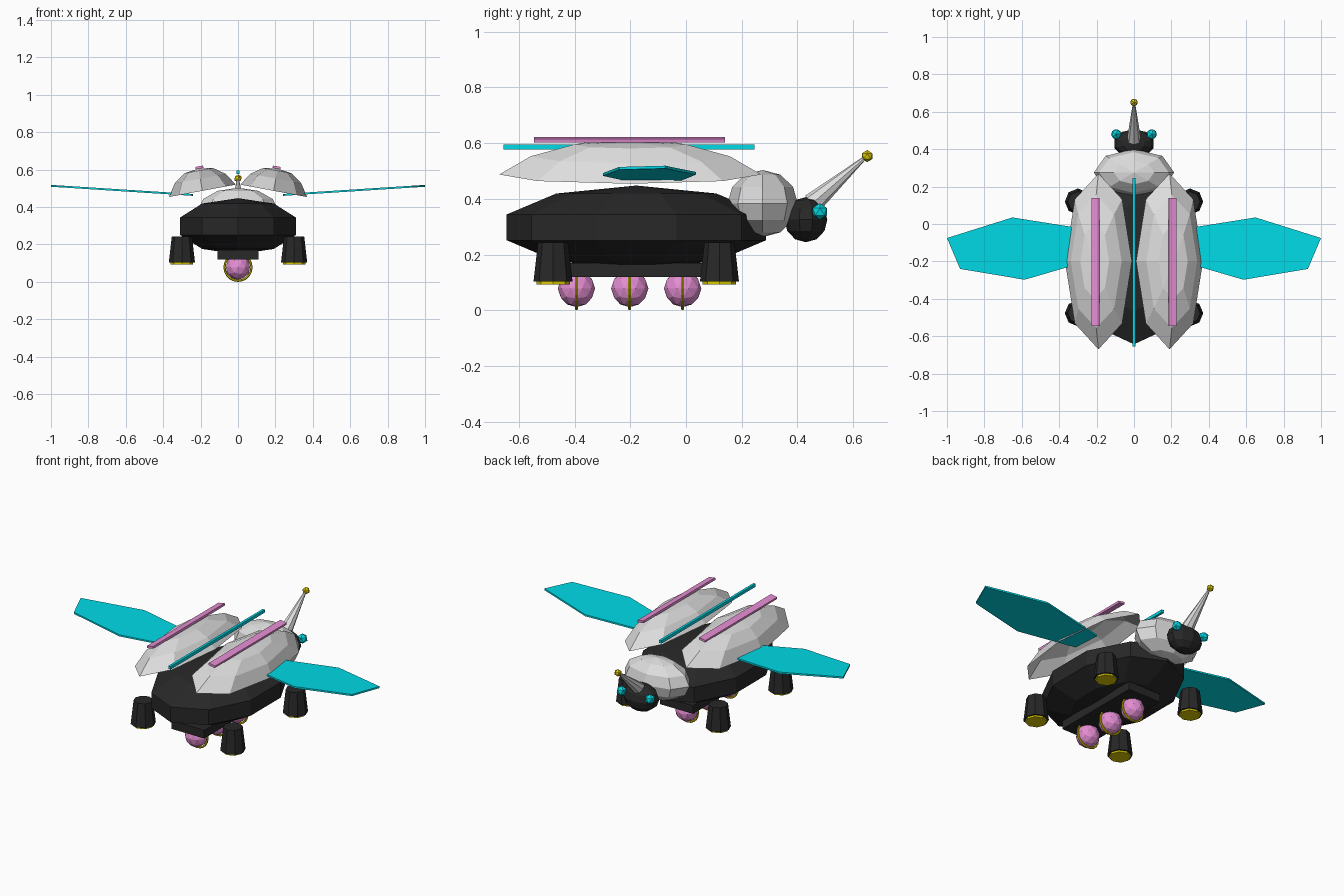
import bpy, bmesh, math
from mathutils import Matrix, Vector, Euler

if "Cube" in bpy.data.objects:
    bpy.data.objects.remove(bpy.data.objects["Cube"])


def material(name, rgb):
    m = bpy.data.materials.new(name)
    m.diffuse_color = (*rgb, 1)
    m.use_nodes = True
    m.node_tree.nodes["Principled BSDF"].inputs["Base Color"].default_value = m.diffuse_color
    return m


BLACK = material("charcoal", (0.021, 0.021, 0.021))
GREY = material("light_grey", (0.73, 0.73, 0.73))
TEAL = material("teal", (0.0, 0.75, 0.85))
PINK = material("orchid_pink", (0.78, 0.27, 0.65))
GOLD = material("gold", (0.72, 0.6, 0.0))


def finish(bm, name, mat, loc=(0, 0, 0), rot=(0, 0, 0), scale=(1, 1, 1)):
    bm.transform(Matrix.LocRotScale(Vector(loc), Euler(rot), Vector(scale)))
    me = bpy.data.meshes.new(name)
    bm.to_mesh(me)
    bm.free()
    me.materials.append(mat)
    ob = bpy.data.objects.new(name, me)
    bpy.context.collection.objects.link(ob)
    return ob


def ball(name, mat, loc, scale, seg, rings):
    bm = bmesh.new()
    bmesh.ops.create_uvsphere(bm, u_segments=seg, v_segments=rings, radius=1)
    return finish(bm, name, mat, loc, scale=scale)


def ico(name, mat, loc, r, sub):
    bm = bmesh.new()
    bmesh.ops.create_icosphere(bm, subdivisions=sub, radius=r)
    return finish(bm, name, mat, loc)


def box(name, mat, loc, size, rot=(0, 0, 0)):
    bm = bmesh.new()
    bmesh.ops.create_cube(bm, size=1)
    return finish(bm, name, mat, loc, rot, size)


def cone(name, mat, loc, r1, r2, h, seg, rot=(0, 0, 0)):
    bm = bmesh.new()
    bmesh.ops.create_cone(bm, cap_ends=True, segments=seg, radius1=r1, radius2=r2, depth=h)
    return finish(bm, name, mat, loc, rot)


def ring(name, mat, loc, major, minor, n=20, k=6):
    # Small torus whose axis runs along y
    bm = bmesh.new()
    vs = []
    for i in range(n):
        a = math.tau * i / n
        for j in range(k):
            b = math.tau * j / k
            r = major + minor * math.cos(b)
            vs.append(bm.verts.new((r * math.cos(a), minor * math.sin(b), r * math.sin(a))))
    for i in range(n):
        for j in range(k):
            i2, j2 = (i + 1) % n, (j + 1) % k
            bm.faces.new([vs[i * k + j], vs[i * k + j2], vs[i2 * k + j2], vs[i2 * k + j]])
    bmesh.ops.recalc_face_normals(bm, faces=bm.faces)
    return finish(bm, name, mat, loc)


def dome(name, mat, profile, seg, loc, rot, scale):
    # Open shell from (radius, height) rings, closed by an apex
    bm = bmesh.new()
    rows = [[bm.verts.new((r * math.sin(math.tau * i / seg), r * math.cos(math.tau * i / seg), z))
             for i in range(seg)] for r, z in profile]
    apex = bm.verts.new((0, 0, 1))
    for i in range(seg):
        j = (i + 1) % seg
        for a, b in zip(rows, rows[1:]):
            bm.faces.new([a[j], a[i], b[i], b[j]])
        bm.faces.new([rows[-1][j], rows[-1][i], apex])
    return finish(bm, name, mat, loc, rot, scale)


# Body hull and belly plate
ball("body", BLACK, (0, -0.178, 0.2975), (0.343, 0.489, 0.15), 10, 5)
box("belly_plate", BLACK, (0, -0.195, 0.145), (0.22, 0.57, 0.05))

# Collar, head, horn and horn tip
ball("collar", GREY, (0, 0.275, 0.383), (0.215, 0.126, 0.12), 8, 6)
ball("head", BLACK, (0, 0.43, 0.325), (0.111, 0.077, 0.081), 10, 6)
base, tip = Vector((0, 0.452, 0.382)), Vector((0, 0.645, 0.55))
axis = tip - base
cone("horn", GREY, (base + tip) / 2, 0.038, 0.006, axis.length, 8,
     axis.to_track_quat('Z', 'Y').to_euler())
ico("horn_tip", GOLD, (0, 0.65, 0.553), 0.022, 1)

# Orbs under the belly, each with a ring
for i, y in enumerate((-0.393, -0.202, -0.012)):
    ico(f"orb_{i}", PINK, (0, y, 0.078), 0.067, 2)
    ring(f"orb_ring_{i}", GOLD, (0, y, 0.078), 0.072, 0.006)

# Centre rail above the back
box("centre_rail", TEAL, (0, -0.205, 0.586), (0.015, 0.9, 0.018))

TILT = math.radians(10.5)
SHELL = [(1, 0), (0.76, 0.55), (0.43, 0.905)]
WING = [(0.24, -0.03), (0.25, -0.20), (0.585, -0.298), (0.93, -0.24),
        (1.0, -0.075), (0.65, 0.035)]

for side, s in (("left", -1), ("right", 1)):
    # Open wing case, stripe bar on top
    dome(f"{side}_wing_case", GREY, SHELL, 8, (s * 0.19, -0.2, 0.487), (0, s * TILT, 0),
         (0.182, 0.47, 0.121))
    box(f"{side}_stripe", PINK, (s * 0.206, -0.203, 0.612), (0.042, 0.685, 0.013),
        (0, s * TILT, 0))

    # Thin flight wing rising outwards
    bm = bmesh.new()
    top, low = [[bm.verts.new((s * x, y, 0.465 + (x - 0.24) * 0.064 + dz)) for x, y in WING]
                for dz in (0.005, -0.005)]
    bm.faces.new(top)
    bm.faces.new(low[::-1])
    for i in range(len(WING)):
        j = (i + 1) % len(WING)
        bm.faces.new([top[i], low[i], low[j], top[j]])
    bmesh.ops.recalc_face_normals(bm, faces=bm.faces)
    finish(bm, f"{side}_flight_wing", TEAL)

    # Eye
    ico(f"{side}_eye", TEAL, (s * 0.095, 0.48, 0.354), 0.03, 1)

    # Legs with foot pads
    for end, y in (("rear", -0.477), ("front", 0.12)):
        cone(f"{side}_{end}_leg", BLACK, (s * 0.3, y, 0.173), 0.07, 0.054, 0.14, 8)
        cone(f"{side}_{end}_foot_pad", GOLD, (s * 0.3, y, 0.1), 0.06, 0.06, 0.014, 8)
